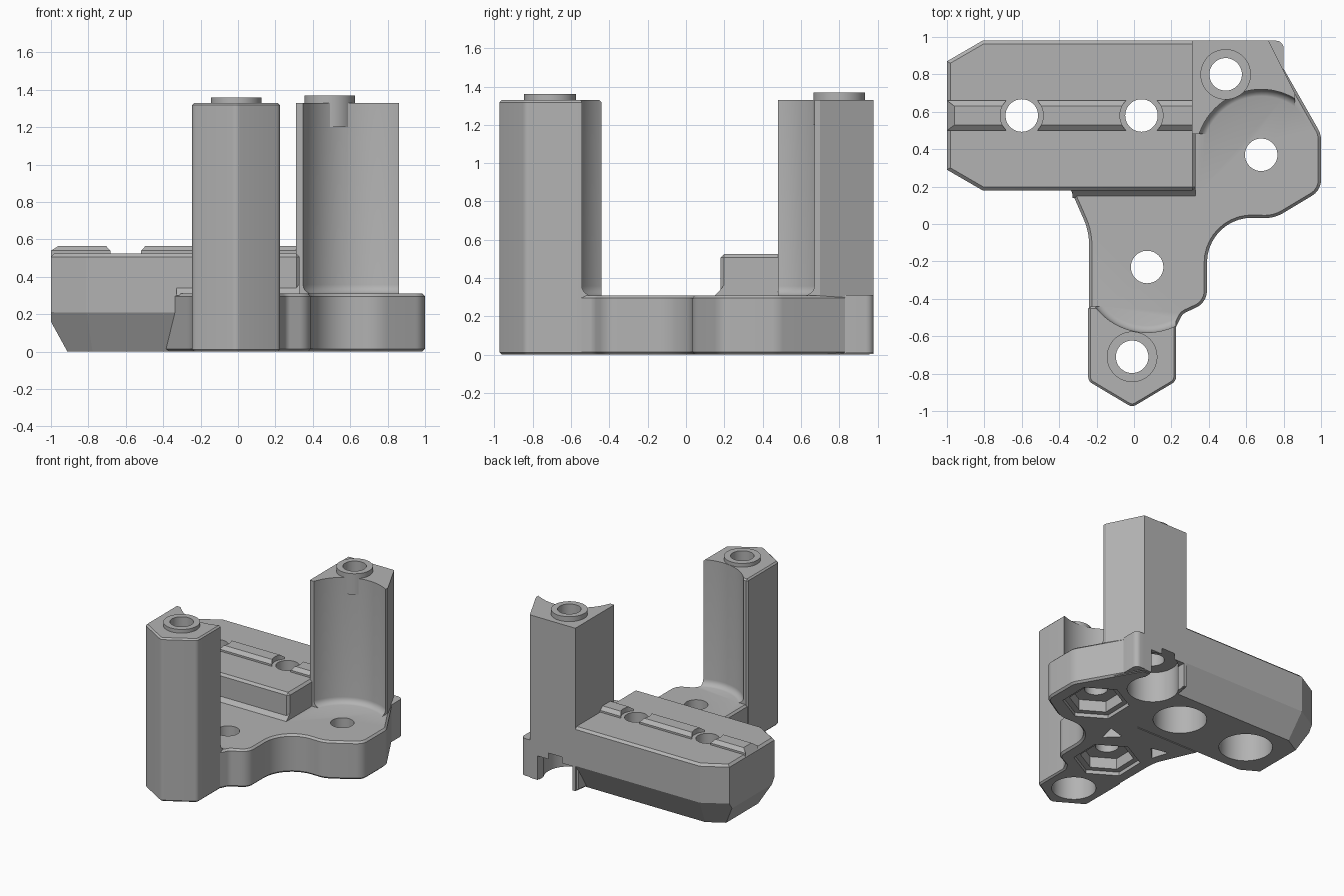
import bpy, bmesh, math
from mathutils import Vector

cube = bpy.data.objects.get("Cube")
if cube:
    bpy.data.objects.remove(cube, do_unlink=True)

grey = bpy.data.materials.new("plastic_grey")
grey.use_nodes = True
colour = (0.45, 0.45, 0.45, 1)
grey.diffuse_color = colour
grey.node_tree.nodes["Principled BSDF"].inputs["Base Color"].default_value = colour


def make(name, bm):
    bmesh.ops.recalc_face_normals(bm, faces=bm.faces)
    mesh = bpy.data.meshes.new(name)
    bm.to_mesh(mesh)
    bm.free()
    mesh.materials.append(grey)
    ob = bpy.data.objects.new(name, mesh)
    bpy.context.collection.objects.link(ob)
    return ob


def rounded(corners, steps=10):
    """Outline from (x, y, radius) corners with filleted corners."""
    out = []
    for i, (x, y, r) in enumerate(corners):
        p = Vector((x, y))
        if not r:
            out.append(p)
            continue
        a = (Vector(corners[i - 1][:2]) - p).normalized()
        b = (Vector(corners[(i + 1) % len(corners)][:2]) - p).normalized()
        half = a.angle(b) / 2
        centre = p + (a + b).normalized() * (r / math.sin(half))
        s = p + a * (r / math.tan(half)) - centre
        e = p + b * (r / math.tan(half)) - centre
        sweep = s.angle_signed(e)
        for k in range(steps + 1):
            t = -sweep * k / steps
            c, n = math.cos(t), math.sin(t)
            out.append(centre + Vector((s.x * c - s.y * n, s.x * n + s.y * c)))
    return out


def prism(name, outline, z0, z1):
    bm = bmesh.new()
    face = bm.faces.new([bm.verts.new((p[0], p[1], z0)) for p in outline])
    ext = bmesh.ops.extrude_face_region(bm, geom=[face])
    for v in ext["geom"]:
        if isinstance(v, bmesh.types.BMVert):
            v.co.z = z1
    return make(name, bm)


def disc(name, x, y, r, z0, z1, sides=48, turn=0.0):
    ring = [(x + r * math.cos(turn + math.tau * k / sides),
             y + r * math.sin(turn + math.tau * k / sides)) for k in range(sides)]
    return prism(name, ring, z0, z1)


def box(name, x0, x1, y0, y1, z0, z1):
    return prism(name, [(x0, y0), (x1, y0), (x1, y1), (x0, y1)], z0, z1)


def apply_mods(ob):
    dg = bpy.context.evaluated_depsgraph_get()
    mesh = bpy.data.meshes.new_from_object(ob.evaluated_get(dg))
    ob.modifiers.clear()
    ob.data = mesh


def combine(ob, tool, op, keep=False):
    mod = ob.modifiers.new(op, 'BOOLEAN')
    mod.operation, mod.solver, mod.object = op, 'EXACT', tool
    apply_mods(ob)
    if not keep:
        bpy.data.objects.remove(tool, do_unlink=True)


def bevel(ob, width):
    mod = ob.modifiers.new("edge", 'BEVEL')
    mod.width, mod.segments = width, 1
    mod.limit_method, mod.angle_limit = 'ANGLE', math.radians(65)
    apply_mods(ob)


def scoop(x, y, r=0.35, fillet=0.05, floor=0.308):
    """Lathed cutter with a rounded lower rim, clearing the motor bores."""
    prof = [(r - fillet + fillet * math.sin(t), floor + fillet - fillet * math.cos(t))
            for t in [math.pi / 2 * k / 6 for k in range(7)]] + [(r, 2.0)]
    bm = bmesh.new()
    n = 72
    rings = [[bm.verts.new((x + pr * math.cos(math.tau * k / n),
                            y + pr * math.sin(math.tau * k / n), pz))
              for k in range(n)] for pr, pz in prof]
    for lo, hi in zip(rings, rings[1:]):
        for k in range(n):
            bm.faces.new((lo[k], lo[(k + 1) % n], hi[(k + 1) % n], hi[k]))
    bm.faces.new(rings[0])
    bm.faces.new(rings[-1])
    return make("scoop_cutter", bm)


FRONT_POST, BACK_POST = (-0.01, -0.71), (0.49, 0.8)
PLATE_HOLES = [(0.07, -0.23), (0.68, 0.37)]
ARM_HOLES = [(-0.6, 0.58), (0.04, 0.58)]

# Wavy base plate
body = prism("bracket_body", rounded([
    (-0.39, 0.3, 0), (-0.24, -0.04, 0.35), (-0.24, -0.6, 0), (0.2, -0.6, 0.03),
    (0.26, -0.48, 0.06), (0.39, -0.42, 0.1), (0.39, 0.04, 0.24), (0.75, 0.03, 0.2),
    (1, 0.18, 0.1), (1, 0.48, 0.12), (0.72, 0.97, 0), (0.3, 0.97, 0), (0.2, 0.3, 0)]), 0, 0.31)
bevel(body, 0.015)

# Clamp arm with chamfered end and undercut lower sides
arm = prism("arm", [(-0.81, 0.18), (0.33, 0.18), (0.33, 0.98), (-0.81, 0.98),
                    (-1, 0.87), (-1, 0.29)], 0, 0.525)
bevel(arm, 0.018)
bm = bmesh.new()
bm.from_mesh(arm.data)
for px, py, pz, nx, ny in [(0, 0.18, 0.21, 0, -1), (0, 0.98, 0.21, 0, 1), (-1, 0.5, 0.16, -1, 0),
                           (-0.81, 0.18, 0.21, -0.5, -0.86), (-0.81, 0.98, 0.21, -0.5, 0.86)]:
    bmesh.ops.bisect_plane(bm, geom=bm.verts[:] + bm.edges[:] + bm.faces[:],
                           plane_co=(px, py, pz), plane_no=(nx, ny, -0.55), clear_outer=True)
    bmesh.ops.holes_fill(bm, edges=[e for e in bm.edges if e.is_boundary])
bmesh.ops.recalc_face_normals(bm, faces=bm.faces)
bm.to_mesh(arm.data)
bm.free()

# Fillet where the arm meets the plate
fillet = prism("fillet", [(0.3, 0.2), (0.365, 0.2), (0.335, 0.175), (0.3, 0.14)], -0.33, 0.33)
for v in fillet.data.vertices:
    z, y, x = v.co.x, v.co.y, v.co.z
    v.co = (x, y, z)

# Standing posts, hollowed by the scoops
front = prism("front_post", rounded([
    (-0.01, -0.98, 0.04), (0.225, -0.84, 0.04), (0.225, -0.44, 0), (-0.245, -0.44, 0),
    (-0.245, -0.84, 0.04)], 5), 0, 1.33)
bevel(front, 0.012)
back = prism("back_post", [(0.31, 0.48), (0.86, 0.48), (0.86, 0.7), (0.72, 0.98), (0.31, 0.98)],
             0.005, 1.33)
cut_front, cut_back = [scoop(*c) for c in PLATE_HOLES]
combine(front, cut_front, 'DIFFERENCE')
combine(arm, cut_back, 'DIFFERENCE', keep=True)
combine(back, cut_back, 'DIFFERENCE')

# Corner nub beside the back post
nub = prism("nub", rounded([(0.6, 0.83, 0), (0.8, 0.83, 0), (0.8, 0.98, 0.04), (0.6, 0.98, 0)], 5),
            0.01, 0.312)

parts = [arm, fillet, front, back, nub,
         disc("front_collar", *FRONT_POST, 0.135, 1.2, 1.36),
         disc("back_collar", *BACK_POST, 0.135, 1.2, 1.37)]
for part in parts:
    combine(body, part, 'UNION')

# Screw bores and counterbores
for (x, y), r in zip([FRONT_POST, BACK_POST] + ARM_HOLES, (0.165, 0.19, 0.2, 0.2)):
    combine(body, disc("bore", x, y, 0.087, -0.1, 1.6), 'DIFFERENCE')
    combine(body, disc("counterbore", x, y, r, -0.1, 0.25), 'DIFFERENCE')

# Stepped hexagonal nut recesses under the plate
for x, y in PLATE_HOLES:
    combine(body, disc("bore", x, y, 0.087, -0.1, 0.6), 'DIFFERENCE')
    combine(body, disc("hex", x, y, 0.25, -0.1, 0.03, 6, 0.5), 'DIFFERENCE')
    combine(body, disc("hex", x, y, 0.2, -0.1, 0.12, 6, 0.5), 'DIFFERENCE')

# Small triangular pockets and the notch below the back post
for x, y, turn in [(0.29, 0.09, 0.8), (-0.15, 0.09, 2.4)]:
    combine(body, disc("pocket", x, y, 0.085, -0.1, 0.1, 3, turn), 'DIFFERENCE')
combine(body, box("notch", 0.335, 0.65, 0.8, 1.1, -0.1, 0.2), 'DIFFERENCE')

# Raised rail on the arm, interrupted at the screws
rail = prism("arm_rail", [(0.51, 0.5), (0.54, 0.5), (0.565, 0.53), (0.565, 0.63),
                          (0.54, 0.66), (0.51, 0.66)], -1, 0.315)
for v in rail.data.vertices:
    z, y, x = v.co.x, v.co.y, v.co.z
    if x < -0.9 and z > 0.55:
        x = -0.96
    v.co = (x, y, z)
for x, y in ARM_HOLES:
    combine(rail, disc("rail_gap", x, y, 0.115, 0.4, 0.7), 'DIFFERENCE')

# Clean normals and shading
for ob in (body, rail):
    bm = bmesh.new()
    bm.from_mesh(ob.data)
    bmesh.ops.remove_doubles(bm, verts=bm.verts, dist=0.0002)
    bmesh.ops.recalc_face_normals(bm, faces=bm.faces)
    for f in bm.faces:
        f.material_index = 0
    bm.to_mesh(ob.data)
    bm.free()
    ob.data.materials.clear()
    ob.data.materials.append(grey)
bpy.ops.object.select_all(action='DESELECT')
for ob in (body, rail):
    ob.select_set(True)
bpy.context.view_layer.objects.active = body
bpy.ops.object.shade_smooth_by_angle(angle=math.radians(25))
